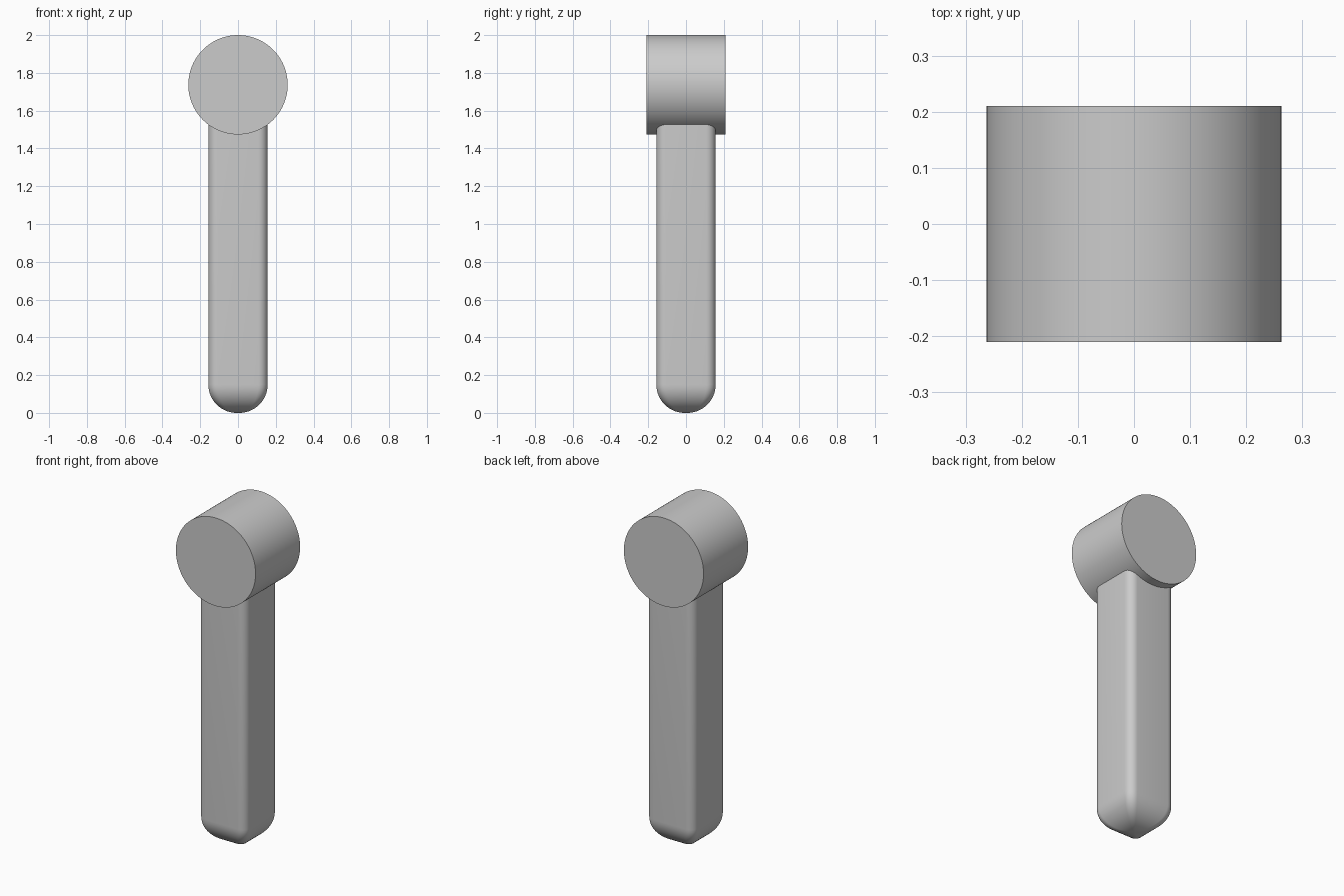
import bpy, bmesh, math

cube = bpy.data.objects.get("Cube")
if cube:
    bpy.data.objects.remove(cube, do_unlink=True)

# Single plain grey
grey = bpy.data.materials.new("plain grey")
grey.use_nodes = True
colour = (0.6, 0.6, 0.6, 1)
grey.diffuse_color = colour
grey.node_tree.nodes["Principled BSDF"].inputs["Base Color"].default_value = colour


def finish(obj):
    """Give the part its colour and smooth it, keeping hard rims."""
    obj.data.materials.append(grey)
    bpy.ops.object.select_all(action='DESELECT')
    obj.select_set(True)
    bpy.context.view_layer.objects.active = obj
    bpy.ops.object.shade_smooth_by_angle(angle=math.radians(35))


def rounded_square(half, radius, steps=8):
    """Outline points of a square with rounded corners."""
    pts = []
    for corner in range(4):
        mid = math.radians(45 + 90 * corner)
        cx = math.copysign(half - radius, math.cos(mid))
        cy = math.copysign(half - radius, math.sin(mid))
        for i in range(steps + 1):
            a = math.radians(90 * (corner + i / steps))
            pts.append((cx + radius * math.cos(a), cy + radius * math.sin(a)))
    return pts


# Handle shaft: rounded square section drawn in to a domed foot
HALF, CORNER, DOME, TOP, RINGS = 0.157, 0.05, 0.15, 1.65, 14
outline = rounded_square(HALF, CORNER)
levels = []
for i in range(RINGS + 1):
    t = math.pi / 2 * (1 - i / RINGS)
    levels.append((1 - DOME / HALF * (1 - math.cos(t)), DOME * (1 - math.sin(t))))
levels.append((1, TOP))

bm = bmesh.new()
rings = [[bm.verts.new((x * s, y * s, z)) for x, y in outline] for s, z in levels]
n = len(outline)
for low, high in zip(rings, rings[1:]):
    for i in range(n):
        j = (i + 1) % n
        bm.faces.new((low[i], low[j], high[j], high[i]))
bm.faces.new(rings[0][::-1])
bm.faces.new(rings[-1])
mesh = bpy.data.meshes.new("handle_shaft")
bm.to_mesh(mesh)
bm.free()
shaft = bpy.data.objects.new("handle_shaft", mesh)
bpy.context.collection.objects.link(shaft)
finish(shaft)

# Round head lying front to back across the top of the shaft
RADIUS = 0.263
bpy.ops.mesh.primitive_cylinder_add(vertices=96, radius=RADIUS, depth=0.42,
                                    location=(0, 0, 2 - RADIUS),
                                    rotation=(math.pi / 2, 0, 0))
head = bpy.context.object
head.name = "round_head"
finish(head)
